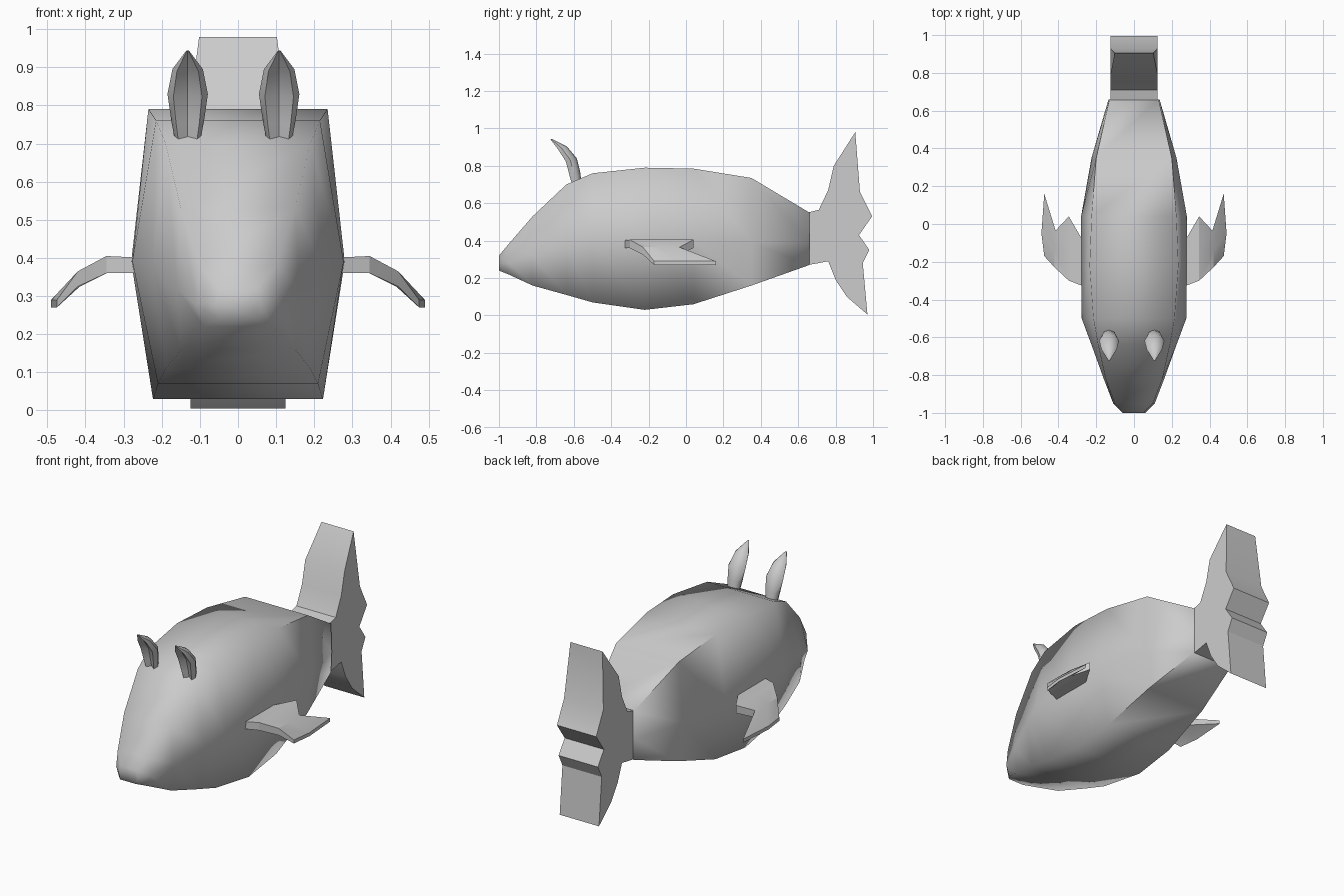
import bpy, bmesh, math

cube = bpy.data.objects.get("Cube")
if cube:
    bpy.data.objects.remove(cube, do_unlink=True)

grey = bpy.data.materials.new("plain_grey")
grey.use_nodes = True
GREY = (0.6, 0.6, 0.6, 1)
grey.diffuse_color = GREY
grey.node_tree.nodes["Principled BSDF"].inputs["Base Color"].default_value = GREY


def finish(bm, name, angle=None):
    bmesh.ops.recalc_face_normals(bm, faces=bm.faces)
    mesh = bpy.data.meshes.new(name)
    bm.to_mesh(mesh)
    bm.free()
    mesh.materials.append(grey)
    obj = bpy.data.objects.new(name, mesh)
    bpy.context.collection.objects.link(obj)
    if angle is not None:
        bpy.ops.object.select_all(action='DESELECT')
        obj.select_set(True)
        bpy.context.view_layer.objects.active = obj
        bpy.ops.object.shade_smooth_by_angle(angle=math.radians(angle))
    return obj


def loft(bm, rings):
    """Skin closed rings of equal length and cap both ends."""
    loops = [[bm.verts.new(p) for p in ring] for ring in rings]
    n = len(loops[0])
    for a, b in zip(loops, loops[1:]):
        for i in range(n):
            j = (i + 1) % n
            bm.faces.new((a[i], a[j], b[j], b[i]))
    bm.faces.new(loops[0])
    bm.faces.new(loops[-1])
    return loops


# Body: y, top z, top half width, middle z, middle half width, bottom z, bottom half width
stations = [
    (-1.00, 0.32, 0.05, 0.28, 0.06, 0.24, 0.05),
    (-0.95, 0.38, 0.10, 0.28, 0.11, 0.22, 0.09),
    (-0.82, 0.53, 0.15, 0.32, 0.16, 0.16, 0.15),
    (-0.64, 0.70, 0.19, 0.37, 0.225, 0.11, 0.19),
    (-0.50, 0.76, 0.215, 0.39, 0.277, 0.07, 0.21),
    (-0.22, 0.79, 0.235, 0.39, 0.28, 0.03, 0.223),
    (0.04, 0.785, 0.225, 0.39, 0.28, 0.06, 0.215),
    (0.35, 0.735, 0.20, 0.39, 0.225, 0.16, 0.19),
    (0.66, 0.55, 0.13, 0.39, 0.135, 0.27, 0.13),
]
bm = bmesh.new()
loops = loft(bm, [
    [(-tw, y, tz), (tw, y, tz), (mw, y, mz), (bw, y, bz), (-bw, y, bz), (-mw, y, mz)]
    for y, tz, tw, mz, mw, bz, bw in stations])
for f in bm.faces:
    f.smooth = True
# Crisp ridges on the rear half, and a brow crease behind the ears
for a, b in zip(loops[6:], loops[7:]):
    for i in (0, 1, 3, 4):
        bm.edges.get((a[i], b[i])).smooth = False
bm.edges.get((loops[4][0], loops[4][1])).smooth = False
finish(bm, "body")

# Tail: scalloped side outline pulled to full width
outline = [(0.65, 0.55), (0.71, 0.565), (0.76, 0.67), (0.79, 0.80), (0.905, 0.98),
           (0.93, 0.66), (0.995, 0.53), (0.925, 0.43), (0.98, 0.35), (0.945, 0.28),
           (0.97, 0.005), (0.86, 0.10), (0.80, 0.19), (0.76, 0.29), (0.71, 0.28), (0.65, 0.27)]
bm = bmesh.new()
loft(bm, [[(s * (0.102 if z > 0.9 else 0.125), y, z) for y, z in outline] for s in (-1, 1)])
finish(bm, "tail", 30)

# Side fins: x front, x middle, x back, y front, y middle, y back, top z, thickness
fin = [
    (0.24, 0.24, 0.24, -0.34, -0.24, -0.14, 0.40, 0.04),
    (0.345, 0.345, 0.345, -0.30, -0.13, 0.04, 0.405, 0.045),
    (0.42, 0.42, 0.415, -0.23, -0.14, -0.035, 0.365, 0.04),
    (0.475, 0.49, 0.475, -0.17, -0.05, 0.16, 0.29, 0.02),
]
for side, name in ((1, "left_fin"), (-1, "right_fin")):
    bm = bmesh.new()
    rings = []
    for xf, xm, xb, yf, ym, yb, z, t in fin:
        edge = ((xf, yf), (xm, ym), (xb, yb))
        rings.append([(side * x, y, z) for x, y in edge]
                     + [(side * x, y, z - t) for x, y in reversed(edge)])
    loft(bm, rings)
    finish(bm, name, 20)

# Ears: centre y, z, half width, half depth; the front is hollowed along its middle
ear = [(-0.585, 0.69, 0.03, 0.028), (-0.60, 0.76, 0.043, 0.034), (-0.618, 0.83, 0.053, 0.034),
       (-0.665, 0.895, 0.04, 0.028), (-0.722, 0.943, 0.004, 0.004)]
for cx, name in ((0.108, "left_ear"), (-0.132, "right_ear")):
    bm = bmesh.new()
    rings = []
    for y, z, w, d in ear:
        ring = []
        for k in range(8):
            a = math.radians(45 * k)
            depth = -0.2 if k == 6 else math.sin(a)
            ring.append((cx + w * math.cos(a), y + d * depth, z + 0.3 * d * depth))
        rings.append(ring)
    loft(bm, rings)
    finish(bm, name, 50)
